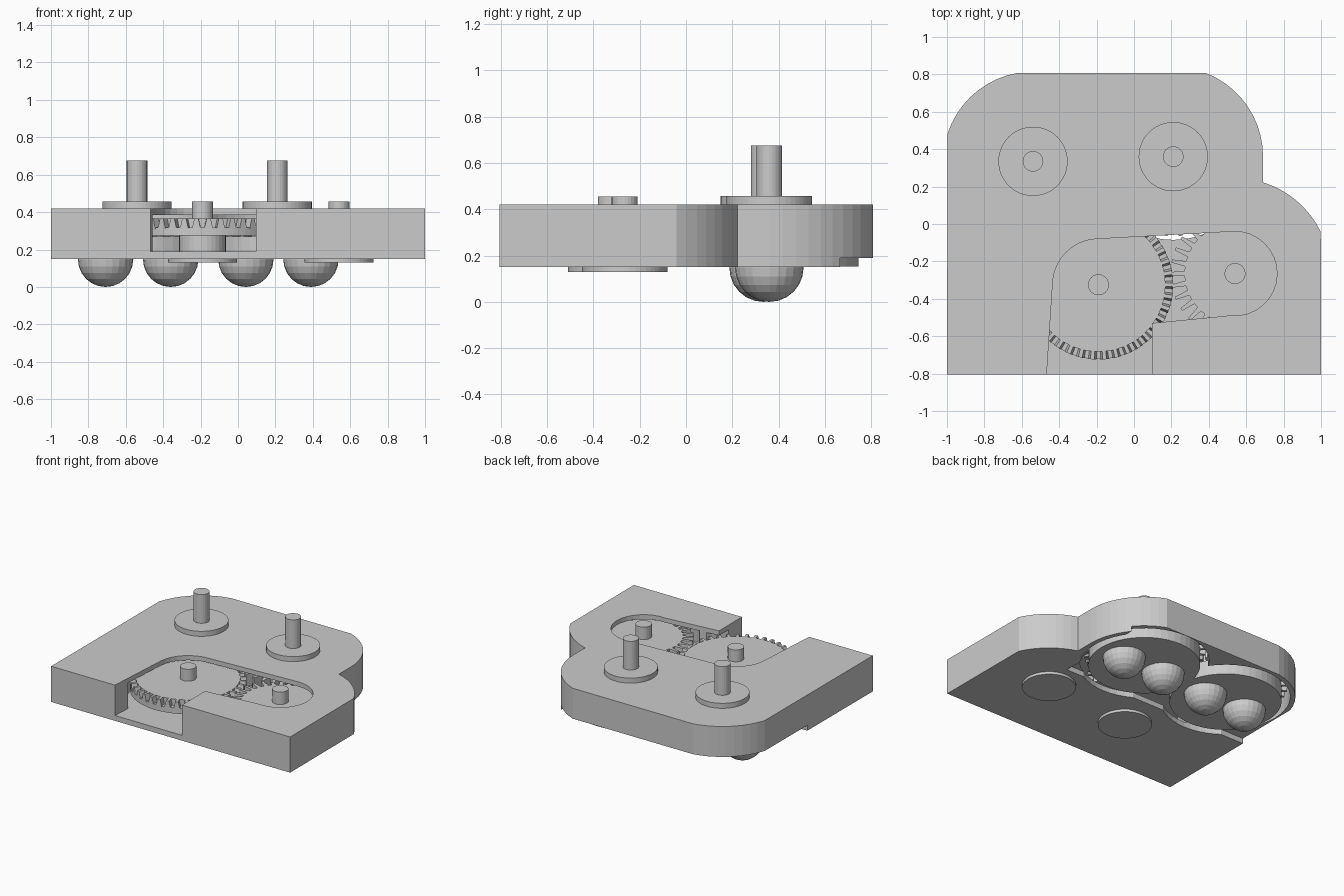
import bpy, bmesh
from math import cos, sin, pi, radians, atan2

if "Cube" in bpy.data.objects:
    bpy.data.objects.remove(bpy.data.objects["Cube"])

BACK = [(-0.54, 0.335), (0.21, 0.36)]      # rotor shafts
BIG, SMALL = (-0.19, -0.325), (0.54, -0.265)  # open gear shafts


def prism(name, pts, z0, z1):
    bm = bmesh.new()
    low = [bm.verts.new((x, y, z0)) for x, y in pts]
    high = [bm.verts.new((x, y, z1)) for x, y in pts]
    n = len(pts)
    bm.faces.new(low[::-1])
    bm.faces.new(high)
    for i in range(n):
        j = (i + 1) % n
        bm.faces.new((low[i], low[j], high[j], high[i]))
    bmesh.ops.recalc_face_normals(bm, faces=bm.faces)
    me = bpy.data.meshes.new(name)
    bm.to_mesh(me)
    bm.free()
    ob = bpy.data.objects.new(name, me)
    bpy.context.collection.objects.link(ob)
    return ob


def arc(c, r, a0, a1, n=10):
    return [(c[0] + r * cos(radians(a0 + (a1 - a0) * i / n)),
             c[1] + r * sin(radians(a0 + (a1 - a0) * i / n))) for i in range(n + 1)]


def disc(name, c, r, z0, z1, n=48):
    return prism(name, arc(c, r, 0, 360 - 360 / n, n - 1), z0, z1)


def spur(name, c, r_in, r_out, z0, z1, teeth):
    pts = []
    for i in range(teeth):
        for f, r in ((-.27, r_in), (-.12, r_out), (.12, r_out), (.27, r_in)):
            a = 2 * pi * (i + f) / teeth
            pts.append((c[0] + r * cos(a), c[1] + r * sin(a)))
    return prism(name, pts, z0, z1)


def cut(ob, cutter):
    m = ob.modifiers.new("cut", 'BOOLEAN')
    m.operation, m.solver, m.object = 'DIFFERENCE', 'EXACT', cutter
    bpy.context.view_layer.objects.active = ob
    bpy.ops.object.modifier_apply(modifier=m.name)
    bpy.data.objects.remove(cutter)


# Housing with rounded back corners
outline = ([(-1, -0.805), (1, -0.805)] + arc(SMALL, 0.51, 26, 73, 8)
           + arc(BACK[1], 0.48, 0, 69, 10) + arc(BACK[0], 0.48, 100, 162, 9))
body = prism("housing", outline, 0.15, 0.42)

# Underside step, open to the back and left
cut(body, prism("step_cut", [(-1.2, -0.025), (0.58, -0.025), (0.58, 1), (-1.2, 1)], 0.05, 0.19))
# Gear chambers
for c in BACK:
    cut(body, disc("chamber_cut", c, 0.445, 0.1, 0.385))
cut(body, disc("chamber_cut", BIG, 0.43, 0.19, 0.3851))
cut(body, disc("chamber_cut", SMALL, 0.385, 0.1901, 0.3852))
# Window in the top, running out through the front
slot = ([(0.095, -0.9), (0.095, -0.53)] + arc(SMALL, 0.225, -96, 94, 16)
        + arc(BIG, 0.245, 94, 174, 8) + [(-0.467, -0.81), (-0.467, -0.9)])
cut(body, prism("window_cut", slot, 0.1902, 0.6))

# Rotors: shaft, flange, gear, disc and two balls each
for (x, y), side in zip(BACK, ("left", "right")):
    disc(side + "_shaft", (x, y), 0.055, 0.2, 0.675, 24)
    disc(side + "_flange", (x, y), 0.185, 0.42, 0.458)
    spur(side + "_rotor_gear", (x, y), 0.345, 0.425, 0.27, 0.365, 34)
    disc(side + "_rotor_disc", (x, y), 0.385, 0.152, 0.27)
    for dx in (-0.168, 0.18):
        bpy.ops.mesh.primitive_uv_sphere_add(segments=24, ring_count=12, radius=0.148,
                                             location=(x + dx, y, 0.148))
        bpy.context.object.name = side + "_ball"

# Front gear shafts, hubs and lower flanges
for c, n in ((BIG, "crown"), (SMALL, "small")):
    disc(n + "_gear_shaft", c, 0.056, 0.16, 0.456, 24)
    disc(n + "_gear_hub", c, 0.125, 0.185, 0.28, 32)
    disc(n + "_lower_flange", c, 0.185, 0.13, 0.155)
spur("small_gear", SMALL, 0.27, 0.345, 0.28, 0.362, 32)

# Crown gear: flat core, rim and tapered upright teeth
disc("crown_gear_core", BIG, 0.358, 0.275, 0.366, 72)
disc("crown_gear_rim", BIG, 0.398, 0.276, 0.318, 72)
bm = bmesh.new()
TEETH = 38
for i in range(TEETH):
    a = 2 * pi * i / TEETH
    rings = []
    for z, w in ((0.31, 0.36), (0.366, 0.16)):
        ring = []
        for r, s in ((0.35, -1), (0.4, -1), (0.4, 1), (0.35, 1)):
            t = a + s * w * 2 * pi / TEETH
            ring.append(bm.verts.new((BIG[0] + r * cos(t), BIG[1] + r * sin(t), z)))
        rings.append(ring)
    lo, hi = rings
    bm.faces.new(hi)
    bm.faces.new(lo[::-1])
    for k in range(4):
        j = (k + 1) % 4
        bm.faces.new((lo[k], lo[j], hi[j], hi[k]))
me = bpy.data.meshes.new("crown_gear_teeth")
bm.to_mesh(me)
bm.free()
bpy.context.collection.objects.link(bpy.data.objects.new("crown_gear_teeth", me))
